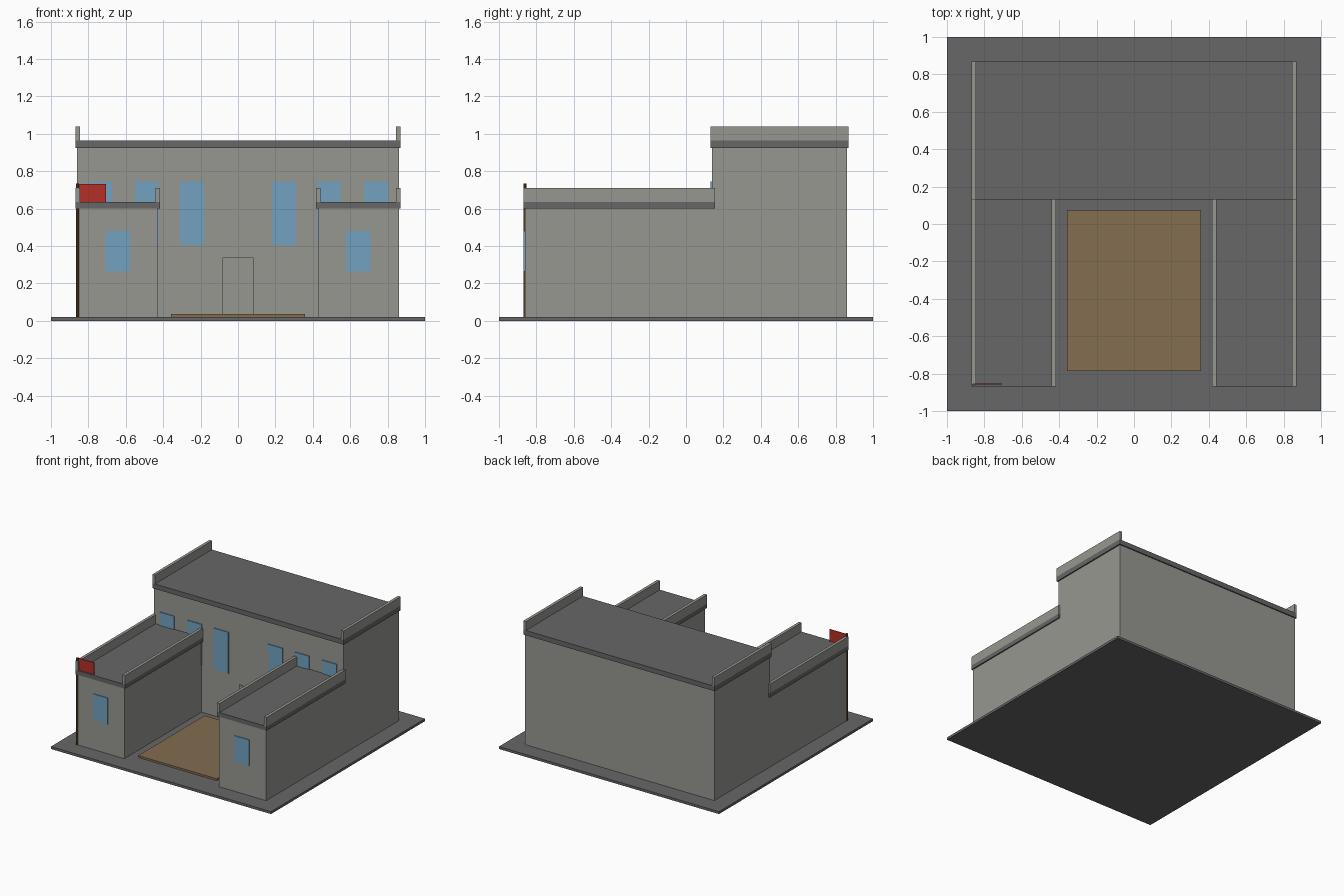
import bpy

cube = bpy.data.objects.get("Cube")
if cube:
    bpy.data.objects.remove(cube, do_unlink=True)


def material(name, rgb):
    m = bpy.data.materials.new(name)
    m.use_nodes = True
    m.diffuse_color = (*rgb, 1)
    m.node_tree.nodes["Principled BSDF"].inputs["Base Color"].default_value = (*rgb, 1)
    return m


WALL = material("wall grey", (0.31, 0.31, 0.285))
SLAB = material("slab grey", (0.135, 0.135, 0.135))
GLASS = material("window blue", (0.17, 0.36, 0.53))
EARTH = material("courtyard tan", (0.23, 0.155, 0.08))
WOOD = material("pole brown", (0.16, 0.08, 0.025))
RED = material("flag red", (0.46, 0.03, 0.02))


def box(name, mat, x, y, z):
    """Axis-aligned box from (min, max) pairs."""
    bpy.ops.mesh.primitive_cube_add(size=1, location=[sum(r) / 2 for r in (x, y, z)])
    ob = bpy.context.object
    ob.name = name
    ob.scale = [r[1] - r[0] for r in (x, y, z)]
    bpy.ops.object.transform_apply(location=False, rotation=False, scale=True)
    ob.data.materials.append(mat)
    return ob


def roof(name, x, y, z, slab_h, rail_h):
    """Overhanging slab with a parapet along each side edge."""
    top = z + slab_h
    box(name + "_roof", SLAB, x, y, (z, top))
    rail = 0.024
    box(name + "_right_parapet", WALL, (x[0], x[0] + rail), y, (top, top + rail_h))
    box(name + "_left_parapet", WALL, (x[1] - rail, x[1]), y, (top, top + rail_h))


# Ground and courtyard
BASE = 0.02
box("ground_slab", SLAB, (-1, 1), (-1, 1), (0, BASE))
box("courtyard", EARTH, (-0.357, 0.357), (-0.785, 0.075), (BASE, 0.036))

# Main hall
box("main_hall", WALL, (-0.86, 0.86), (0.14, 0.86), (BASE, 0.925))
roof("main_hall", (-0.87, 0.87), (0.13, 0.87), 0.925, 0.04, 0.073)
box("door", WALL, (-0.084, 0.084), (0.131, 0.14), (BASE, 0.338))

# Front wings
for side, s in (("right", -1), ("left", 1)):
    span = sorted((s * 0.43, s * 0.86))
    box(side + "_wing", WALL, span, (-0.862, 0.14), (BASE, 0.6))
    roof(side + "_wing", sorted((s * 0.418, s * 0.87)), (-0.87, 0.155), 0.6, 0.035, 0.075)
    box(side + "_wing_window", GLASS, sorted((s * 0.577, s * 0.708)),
        (-0.869, -0.862), (0.265, 0.48))
    # Upper windows of the hall
    for i, cx in enumerate((0.246, 0.488, 0.737)):
        box(f"{side}_hall_window_{i + 1}", GLASS, (s * cx - 0.064, s * cx + 0.064),
            (0.132, 0.14), (0.405, 0.744))

# Flag on its pole
bpy.ops.mesh.primitive_cylinder_add(vertices=8, radius=0.008, depth=0.715,
                                    location=(-0.858, -0.861, 0.3775))
pole = bpy.context.object
pole.name = "flag_pole"
pole.data.materials.append(WOOD)
box("flag", RED, (-0.852, -0.706), (-0.858, -0.852), (0.62, 0.733))
